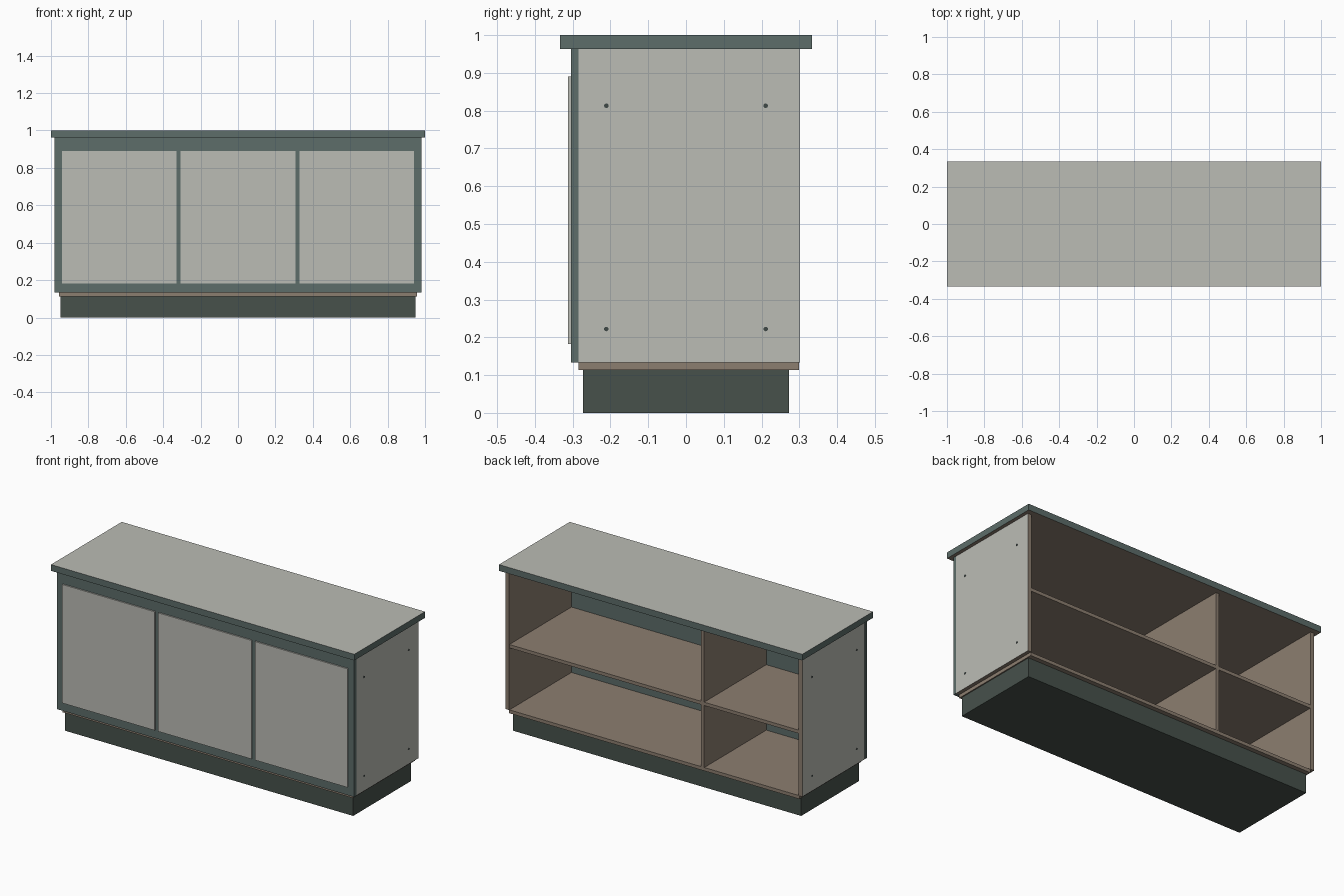
import bpy
import math

if "Cube" in bpy.data.objects:
    bpy.data.objects.remove(bpy.data.objects["Cube"])


def material(name, rgb):
    m = bpy.data.materials.new(name)
    lin = [((c / 255 + 0.055) / 1.055) ** 2.4 for c in rgb]
    m.diffuse_color = (*lin, 1)
    m.use_nodes = True
    m.node_tree.nodes["Principled BSDF"].inputs["Base Color"].default_value = m.diffuse_color
    return m


GREY = material("light grey laminate", (187, 188, 181))
TEAL = material("grey teal paint", (93, 109, 106))
BROWN = material("brown board", (140, 126, 112))
DARK = material("dark plinth", (71, 81, 75))
SCREW = material("dark screw", (62, 72, 70))


def box(name, x, y, z, mat, accents=()):
    """Box from ranges; accents = (direction, material) pairs for single sides."""
    bpy.ops.mesh.primitive_cube_add(size=1)
    ob = bpy.context.object
    ob.name = name
    for v in ob.data.vertices:
        v.co = [r[0] if c < 0 else r[1] for c, r in zip(v.co, (x, y, z))]
    ob.data.materials.append(mat)
    ob.data.update()
    for i, (axis, sign, m) in enumerate(accents, 1):
        ob.data.materials.append(m)
        for p in ob.data.polygons:
            if p.normal[axis] * sign > 0.9:
                p.material_index = i
    return ob


BACK, FRONT = 0.30, -0.285
LOW, HIGH = 0.133, 0.963

# Plinth and bottom board
box("plinth", (-0.95, 0.95), (-0.272, 0.272), (0, 0.113), DARK)
box("bottom_board", (-0.957, 0.957), (FRONT, 0.299), (0.113, LOW), BROWN)

# Worktop: grey upper face, teal edges, brown underside
box("worktop", (-1, 1), (-0.333, 0.333), (HIGH, 1), TEAL,
    [(2, 1, GREY), (2, -1, BROWN)])

# Front board and its three raised panels
box("front_board", (-0.98, 0.98), (-0.305, FRONT), (LOW, HIGH), TEAL)
for i, x in enumerate([(-0.94, -0.33), (-0.307, 0.307), (0.33, 0.94)]):
    box(f"front_panel_{i + 1}", x, (-0.313, -0.305), (0.183, 0.89), GREY)

# Side boards with grey outer faces, and screws
for side, s in (("left", -1), ("right", 1)):
    xs = sorted((s * 0.955, s * 0.979))
    box(f"{side}_side", xs, (FRONT, 0.302), (LOW, HIGH), BROWN, [(0, s, GREY)])
    for y in (-0.211, 0.211):
        for z in (0.222, 0.813):
            bpy.ops.mesh.primitive_cylinder_add(
                vertices=16, radius=0.006, depth=0.004,
                location=(s * 0.979, y, z), rotation=(0, math.pi / 2, 0))
            bpy.context.object.name = f"{side}_screw"
            bpy.context.object.data.materials.append(SCREW)

# Divider and shelves, open at the back
box("divider", (-0.33, -0.31), (FRONT, BACK), (LOW, HIGH), BROWN)
box("wide_shelf", (-0.31, 0.955), (FRONT, BACK), (0.503, 0.523), BROWN)
box("narrow_shelf", (-0.955, -0.33), (FRONT, BACK), (0.503, 0.523), BROWN)
